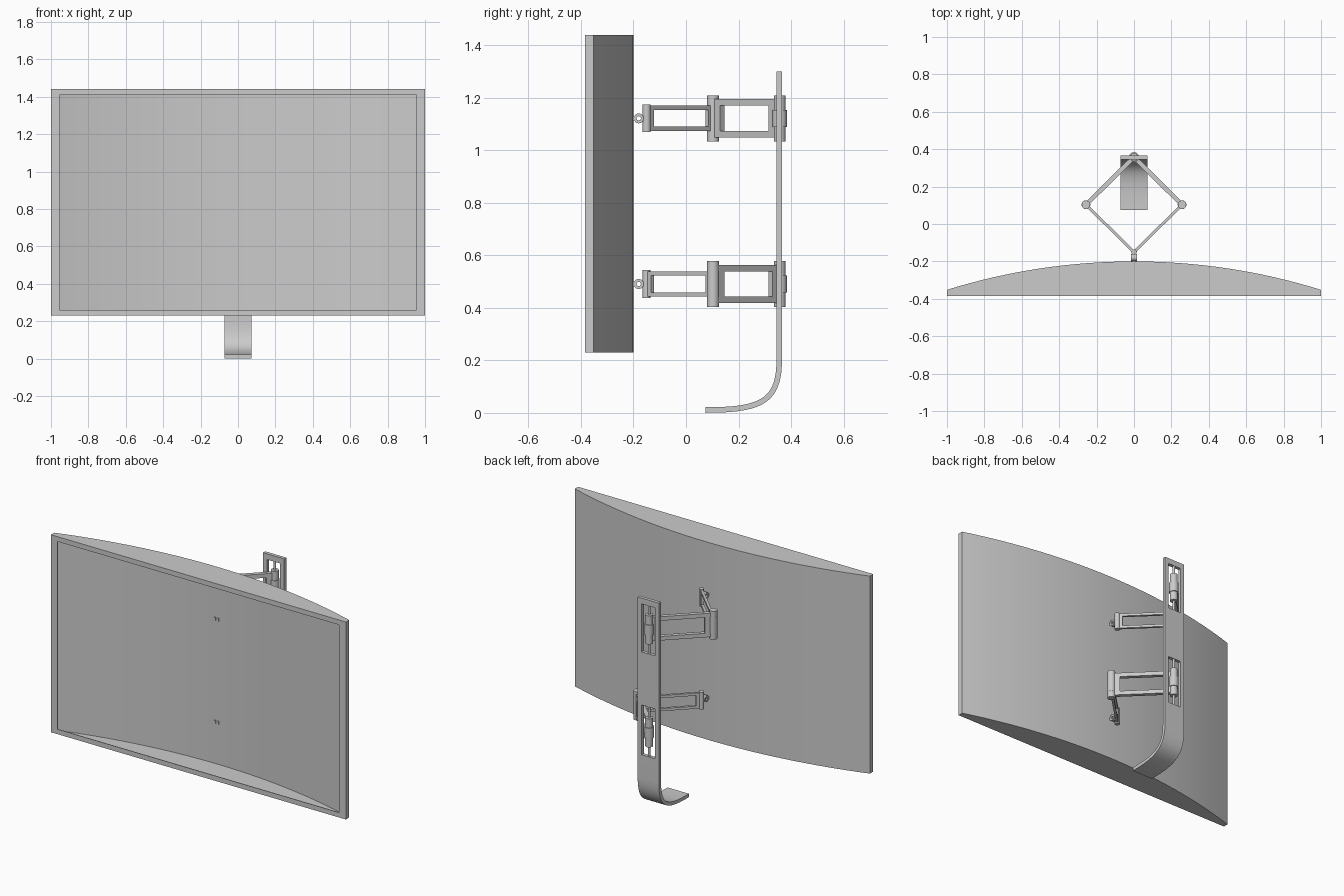
import bpy, bmesh, math
from mathutils import Vector, Matrix

if "Cube" in bpy.data.objects:
    bpy.data.objects.remove(bpy.data.objects["Cube"])


def smooth_sharp(ob):
    bpy.ops.object.select_all(action='DESELECT')
    ob.select_set(True)
    bpy.context.view_layer.objects.active = ob
    bpy.ops.object.shade_smooth_by_angle(angle=math.radians(30))


def finish(name, bm, smooth=True):
    bmesh.ops.recalc_face_normals(bm, faces=bm.faces[:])
    me = bpy.data.meshes.new(name)
    bm.to_mesh(me)
    bm.free()
    ob = bpy.data.objects.new(name, me)
    bpy.context.collection.objects.link(ob)
    if smooth:
        smooth_sharp(ob)
    return ob


def sheet(name, rows, holes, thick):
    """Grid of point rows with the listed (row, column) cells left open, thickened."""
    bm = bmesh.new()
    v = [[bm.verts.new(p) for p in row] for row in rows]
    for i in range(len(v) - 1):
        for j in range(len(v[0]) - 1):
            if (i, j) not in holes:
                bm.faces.new((v[i][j], v[i][j + 1], v[i + 1][j + 1], v[i + 1][j]))
    bmesh.ops.remove_doubles(bm, verts=bm.verts[:], dist=1e-5)
    ob = finish(name, bm, False)
    mod = ob.modifiers.new("thickness", 'SOLIDIFY')
    mod.thickness, mod.offset, mod.use_even_offset = thick, 0, True
    bpy.context.view_layer.objects.active = ob
    bpy.ops.object.modifier_apply(modifier=mod.name)
    smooth_sharp(ob)
    return ob


def cylinders(name, parts):
    """Upright cylinders; parts: (centre, radius, length)."""
    bm = bmesh.new()
    for c, r, l in parts:
        bmesh.ops.create_cone(bm, cap_ends=True, segments=24, radius1=r, radius2=r,
                              depth=l, matrix=Matrix.Translation(c))
    return finish(name, bm)


def ring(name, c, r0, r1, thick):
    """Flat washer facing x."""
    turns = [2 * math.pi * (i % 24) / 24 for i in range(25)]
    sheet(name, [[(c.x, c.y + r * math.cos(a), c.z + r * math.sin(a)) for r in (r0, r1)]
                 for a in turns], (), thick)


def box(name, size, loc):
    bm = bmesh.new()
    bmesh.ops.create_cube(bm, size=1, matrix=Matrix.Translation(loc) @ Matrix.Diagonal((*size, 1)))
    return finish(name, bm, False)


# Curved screen: thin hollow shell with convex back and a flat front rim
def arc(half, y_mid, y_end, n=32):
    sag = y_mid - y_end
    R = (half * half + sag * sag) / (2 * sag)
    xs = [half * (2 * i / n - 1) for i in range(n + 1)]
    return [(x, y_mid - R + math.sqrt(R * R - x * x)) for x in xs]


def rect(half, z0, z1, y):
    return [bm.verts.new(p) for p in ((-half, y, z0), (half, y, z0), (half, y, z1), (-half, y, z1))]


bm = bmesh.new()
loops = []
for half, z0, z1, ym, ye, yf in ((1, 0.23, 1.44, -0.2, -0.352, -0.384),
                                 (0.996, 0.234, 1.436, -0.204, -0.355, -0.380)):
    pts = arc(half, ym, ye)
    lo, hi = [[bm.verts.new((x, y, z)) for x, y in pts] for z in (z0, z1)]
    f = rect(half, z0, z1, yf)
    for i in range(len(pts) - 1):
        bm.faces.new((lo[i], lo[i + 1], hi[i + 1], hi[i]))
    bm.faces.new(lo + [f[1], f[0]])
    bm.faces.new(hi + [f[2], f[3]])
    bm.faces.new((lo[0], hi[0], f[3], f[0]))
    bm.faces.new((lo[-1], hi[-1], f[2], f[1]))
    loops.append(f)
loops[1:1] = [rect(0.955, 0.26, 1.41, y) for y in (-0.384, -0.380)]
for a, b in zip(loops, loops[1:]):
    for i in range(4):
        j = (i + 1) % 4
        bm.faces.new((a[i], a[j], b[j], b[i]))
finish("curved_screen", bm)

# Stand strip: curved foot rising to an upright with two windows
path = []
P = [Vector(p) for p in ((0.075, 0.011), (0.28, 0.011), (0.355, 0.04), (0.355, 0.20))]
for i in range(21):
    t = i / 20
    path.append(P[0] * (1 - t)**3 + P[1] * 3 * t * (1 - t)**2 + P[2] * 3 * t * t * (1 - t) + P[3] * t**3)
path += [Vector((0.355, z)) for z in (0.34, 0.645, 0.97, 1.265, 1.30)]
rows = [[(x, y, z) for x in (-0.072, -0.045, 0.045, 0.072)] for y, z in path]
sheet("stand", rows, {(21, 1), (23, 1)}, 0.021)


# Open rectangular arm link between two plan points
def link(name, p, q, zc, half_h, border, thick):
    p, q = Vector(p), Vector(q)
    L = (q - p).length
    pts = [p.lerp(q, d / L) for d in (0, border * 2, L - border * 2, L)]
    zs = (-half_h, border - half_h, half_h - border, half_h)
    sheet(name, [[(c.x, c.y, zc + z) for c in pts] for z in zs], {(1, 1)}, thick)


# Two folding arms, elbows on opposite sides
for label, side, zc in (("upper", -1, 1.122), ("lower", 1, 0.491)):
    root, elbow, tip = (0, 0.357), (side * 0.257, 0.103), (0, -0.15)
    link(label + "_rear_link", root, elbow, zc, 0.073, 0.025, 0.024)
    link(label + "_front_link", elbow, tip, zc, 0.048, 0.016, 0.015)
    # Stand hinge with its thin pin through the window
    cylinders(label + "_stand_hinge", [((*root, zc), 0.022, 0.175), ((*root, zc), 0.027, 0.065),
                                       ((*root, zc), 0.007, 0.305)])
    cylinders(label + "_elbow_hinge", [((*elbow, zc), 0.0225, 0.175), ((*elbow, zc), 0.0235, 0.10)])
    cylinders(label + "_tip_hinge", [((*tip, zc), 0.015, 0.105)])
    # Tilt joint: knuckle between two lugs fixed to the screen back
    c = Vector((0, -0.18, zc))
    ring(label + "_tilt_knuckle", c, 0.008, 0.019, 0.011)
    box(label + "_tilt_tab", (0.011, 0.016, 0.018), (0, -0.162, zc))
    for s, part in ((-1, "left"), (1, "right")):
        o = c + Vector((s * 0.0105, 0, 0))
        ring(f"{label}_{part}_tilt_lug", o, 0.008, 0.019, 0.009)
        box(f"{label}_{part}_lug_base", (0.009, 0.02, 0.018), (o.x, -0.2, zc))
